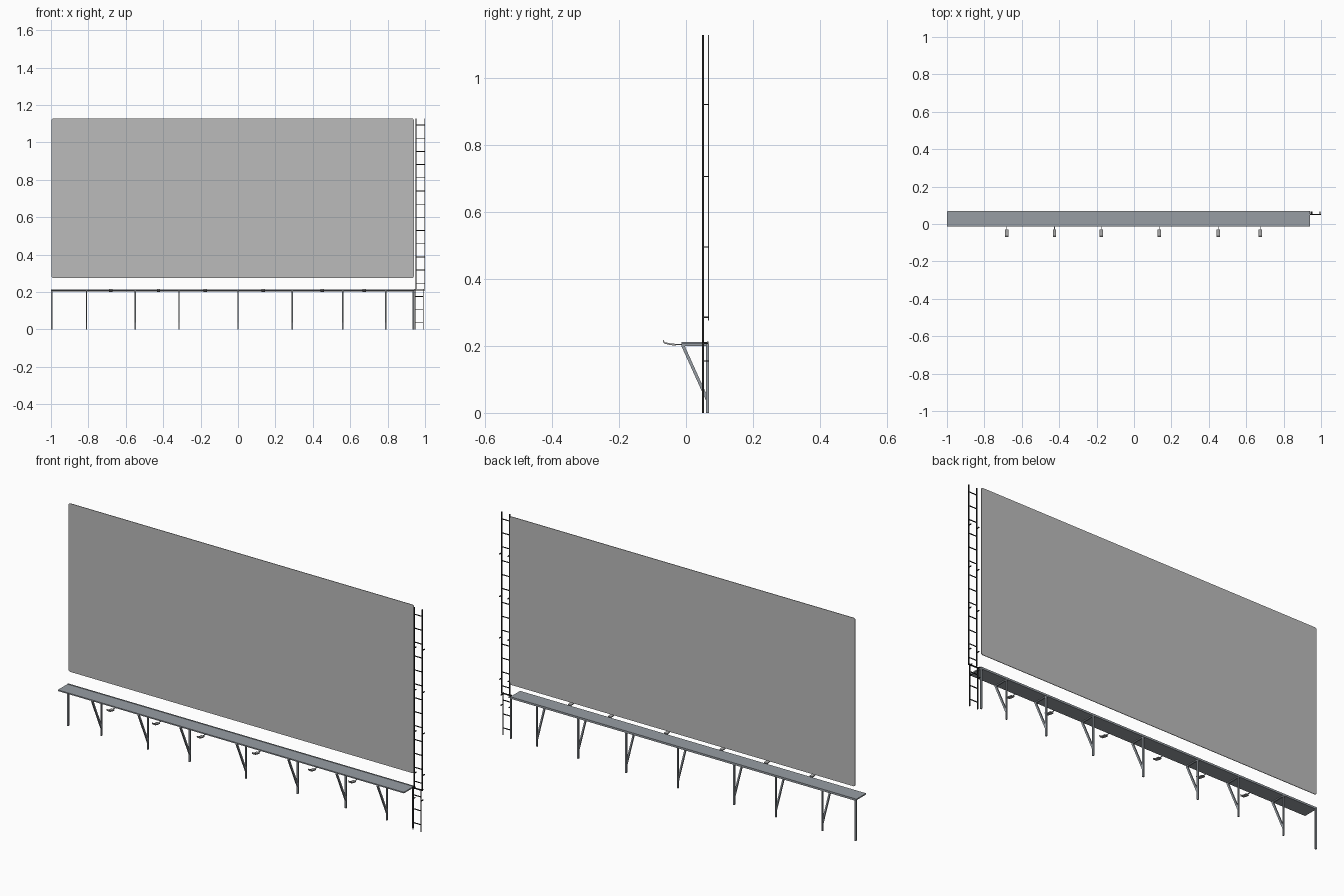
import bpy, bmesh, math
from mathutils import Vector

if "Cube" in bpy.data.objects:
    bpy.data.objects.remove(bpy.data.objects["Cube"])


def mat(name, c):
    m = bpy.data.materials.new(name)
    m.diffuse_color = (*c, 1)
    m.use_nodes = True
    m.node_tree.nodes["Principled BSDF"].inputs["Base Color"].default_value = m.diffuse_color
    return m


PANEL = mat("panel grey", (0.5, 0.5, 0.5))
STEEL = mat("walkway steel", (0.31, 0.34, 0.37))
BLACK = mat("ladder black", (0.02, 0.02, 0.02))
LAMP = mat("lamp grey", (0.36, 0.36, 0.36))


def add_box(bm, x0, x1, y0, y1, z0, z1):
    r = bmesh.ops.create_cube(bm, size=1)
    for v in r["verts"]:
        v.co = Vector((x0 + (v.co.x + .5) * (x1 - x0),
                       y0 + (v.co.y + .5) * (y1 - y0),
                       z0 + (v.co.z + .5) * (z1 - z0)))


def add_prism(bm, yz, x, w):
    # side profile in y/z, extruded across width w
    a = [bm.verts.new((x - w / 2, y, z)) for y, z in yz]
    f = bm.faces.new(a)
    r = bmesh.ops.extrude_face_region(bm, geom=[f])
    for v in r["geom"]:
        if isinstance(v, bmesh.types.BMVert):
            v.co.x += w


def finish(name, bm, material):
    bmesh.ops.recalc_face_normals(bm, faces=bm.faces)
    me = bpy.data.meshes.new(name)
    bm.to_mesh(me)
    bm.free()
    me.materials.append(material)
    ob = bpy.data.objects.new(name, me)
    bpy.context.collection.objects.link(ob)
    return ob


# display panel with slightly rounded corners
bm = bmesh.new()
X0, X1, Z0, Z1, R = -0.997, 0.94, 0.275, 1.128, 0.01
pts = []
for cx, cz, a0 in ((X1 - R, Z1 - R, 0), (X0 + R, Z1 - R, 90),
                   (X0 + R, Z0 + R, 180), (X1 - R, Z0 + R, 270)):
    for k in range(5):
        a = math.radians(a0 + 22.5 * k)
        pts.append((cx + R * math.cos(a), cz + R * math.sin(a)))
f = bm.faces.new([bm.verts.new((x, 0.066, z)) for x, z in pts])
r = bmesh.ops.extrude_face_region(bm, geom=[f])
for v in r["geom"]:
    if isinstance(v, bmesh.types.BMVert):
        v.co.y = 0.069
finish("display_panel", bm, PANEL)

# walkway deck with back edge rail
bm = bmesh.new()
add_box(bm, -1, 0.94, -0.014, 0.062, 0.205, 0.211)
finish("walkway_deck", bm, STEEL)
bm = bmesh.new()
add_box(bm, -1, 0.94, 0.062, 0.067, 0.203, 0.213)
finish("walkway_back_rail", bm, STEEL)

# posts, top arms and diagonal braces
bm = bmesh.new()
W = 0.007
braced = (-0.81, -0.55, -0.315, 0, 0.29, 0.56, 0.79)
for x in (-0.9965, *braced, 0.9365):
    add_box(bm, x - W / 2, x + W / 2, 0.06, 0.068, 0, 0.205)
finish("support_posts", bm, STEEL)
bm = bmesh.new()
for x in braced:
    add_box(bm, x - W / 2, x + W / 2, -0.014, 0.06, 0.2, 0.205)
    add_prism(bm, [(-0.014, 0.2), (-0.004, 0.2), (0.061, 0.056), (0.061, 0.034)], x, W)
finish("diagonal_braces", bm, STEEL)

# floodlights on short arms in front of the walkway
arm, head = bmesh.new(), bmesh.new()
for x in (-0.68, -0.425, -0.175, 0.135, 0.45, 0.675):
    add_box(arm, x - 0.0015, x + 0.0015, -0.034, -0.012, 0.203, 0.206)
    add_prism(head, [(-0.03, 0.201), (-0.045, 0.202), (-0.066, 0.207), (-0.069, 0.217),
                     (-0.067, 0.217), (-0.064, 0.211), (-0.045, 0.207), (-0.03, 0.206)],
              x, 0.018)
finish("lamp_arms", arm, STEEL)
finish("lamp_heads", head, LAMP)

# ladder: upper run beside the panel, lower run offset slightly
bm = bmesh.new()
T = 0.002
for xa, xb, za, zb in ((0.952, 0.998, 0.215, 1.128), (0.946, 0.991, 0, 0.215)):
    for x in (xa, xb):
        add_box(bm, x - T, x + T, 0.048, 0.053, za, zb)
    n = 0
    while 0.035 + 0.0705 * n < 1.12:
        z = 0.035 + 0.0705 * n
        if za < z < zb:
            add_box(bm, xa, xb, 0.049, 0.052, z - T, z + T)
        n += 1
finish("ladder", bm, BLACK)

# ladder standoff brackets and joint between the two runs
bm = bmesh.new()
for z in (0.155, 0.285, 0.495, 0.705, 0.92):
    for x in ((0.946, 0.991) if z < 0.2 else (0.952, 0.998)):
        add_box(bm, x - T, x + T, 0.05, 0.068, z - T, z + T)
add_box(bm, 0.94, 1.0, 0.049, 0.054, 0.208, 0.213)
add_box(bm, 0.944, 0.948, 0.05, 0.067, 0.205, 0.21)
add_box(bm, 0.989, 0.993, 0.05, 0.067, 0.205, 0.21)
finish("ladder_brackets", bm, BLACK)
